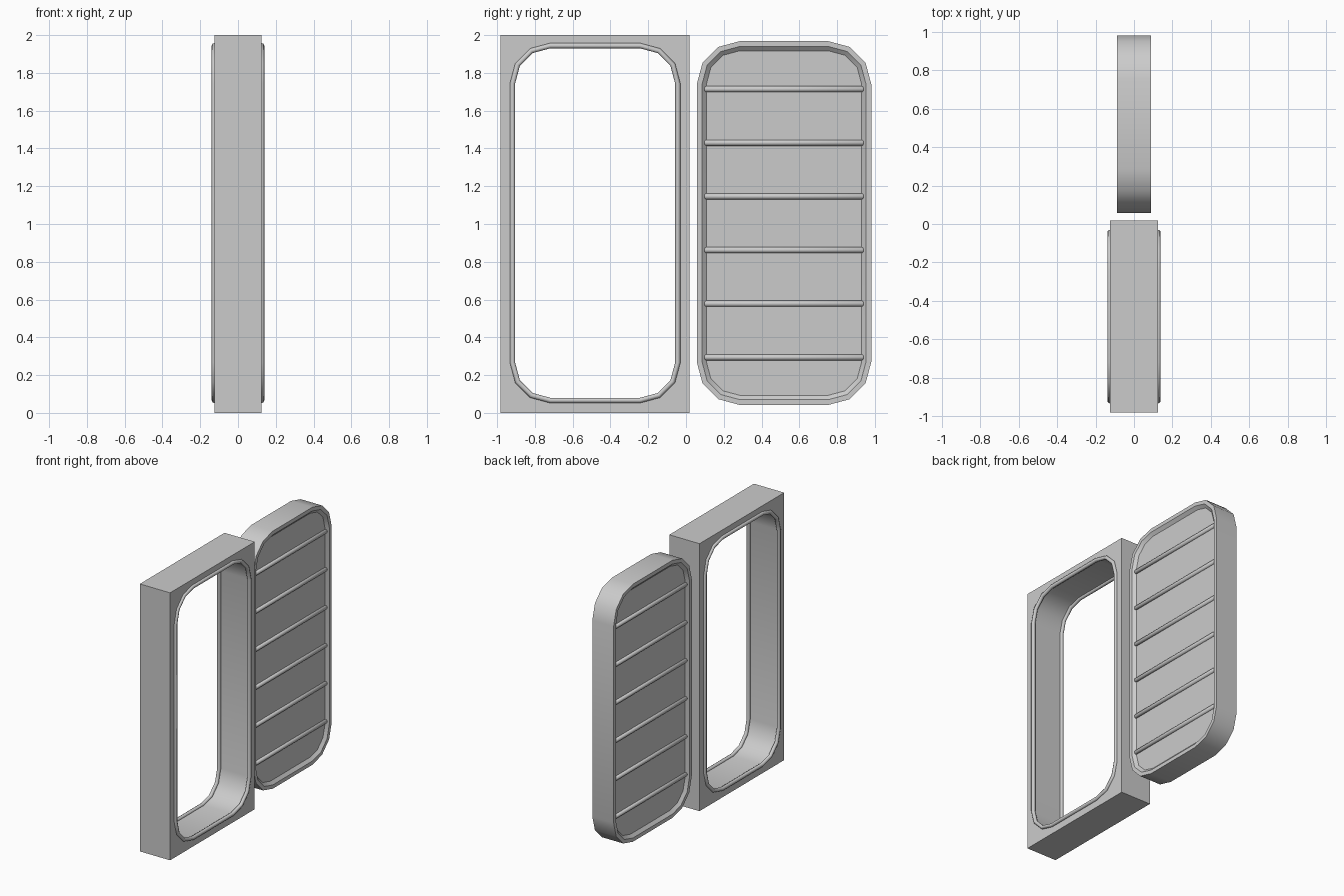
import bpy
import bmesh
from math import sin, cos, pi, radians

old = bpy.data.objects.get("Cube")
if old:
    bpy.data.objects.remove(old, do_unlink=True)

grey = bpy.data.materials.new("plain_grey")
grey.use_nodes = True
colour = (0.6, 0.6, 0.6, 1)
grey.diffuse_color = colour
grey.node_tree.nodes["Principled BSDF"].inputs["Base Color"].default_value = colour

MID_Z = 1.005
FRAME_Y, DOOR_Y = -0.481, 0.519
OPENING = (0.4375, 0.939, 0.2)     # half width, half height, corner radius
DOOR = (0.462, 0.963, 0.228)


def rounded_ring(shape, mid_y, x, inset=0.0, segments=3):
    """Rounded rectangle at depth x, with its outline moved inward by inset."""
    half_w, half_h, radius = shape
    points = []
    for i, (sy, sz) in enumerate([(1, 1), (-1, 1), (-1, -1), (1, -1)]):
        for k in range(segments + 1):
            a = (i + k / segments) * pi / 2
            points.append((x, mid_y + sy * (half_w - radius) + (radius - inset) * cos(a),
                           MID_Z + sz * (half_h - radius) + (radius - inset) * sin(a)))
    return points


def finish(name, bm, angle=35):
    bmesh.ops.recalc_face_normals(bm, faces=bm.faces[:])
    mesh = bpy.data.meshes.new(name)
    bm.to_mesh(mesh)
    bm.free()
    mesh.materials.append(grey)
    obj = bpy.data.objects.new(name, mesh)
    bpy.context.collection.objects.link(obj)
    bpy.ops.object.select_all(action='DESELECT')
    obj.select_set(True)
    bpy.context.view_layer.objects.active = obj
    bpy.ops.object.shade_smooth_by_angle(angle=radians(angle))
    return obj


def loft(name, rings, closed=False, angle=35):
    """Skin successive rings; close into a loop or cap both ends."""
    bm = bmesh.new()
    loops = [[bm.verts.new(p) for p in ring] for ring in rings]
    pairs = list(zip(loops, loops[1:]))
    if closed:
        pairs.append((loops[-1], loops[0]))
    else:
        bm.faces.new(loops[0])
        bm.faces.new(loops[-1])
    n = len(loops[0])
    for a, b in pairs:
        for i in range(n):
            j = (i + 1) % n
            bm.faces.new((a[i], a[j], b[j], b[i]))
    return finish(name, bm, angle)


# Door frame: rectangular slab with a rounded opening
bm = bmesh.new()
x0 = -0.125
outer = [(x0, FRAME_Y + sy * 0.5, 1 + sz) for sy, sz in [(1, 1), (-1, 1), (-1, -1), (1, -1)]]
edges = []
for outline in (outer, rounded_ring(OPENING, FRAME_Y, x0)):
    verts = [bm.verts.new(p) for p in outline]
    edges += [bm.edges.new((v, verts[i - 1])) for i, v in enumerate(verts)]
bmesh.ops.triangle_fill(bm, edges=edges, use_beauty=True)
extruded = bmesh.ops.extrude_face_region(bm, geom=bm.faces[:])
moved = [g for g in extruded["geom"] if isinstance(g, bmesh.types.BMVert)]
bmesh.ops.translate(bm, verts=moved, vec=(0.25, 0, 0))
finish("door_frame", bm)

# Rounded sealing beads around both mouths of the opening
for side, label in ((1, "left"), (-1, "right")):
    bead = [(0.014 * cos(k * pi / 4), 0.014 * sin(k * pi / 4)) for k in range(8)]
    loft(f"opening_seal_{label}",
         [rounded_ring(OPENING, FRAME_Y, side * 0.125 + dx, inset) for dx, inset in bead],
         closed=True, angle=50)

# Door leaf: thick rim with a sloped recess on each face
half = [(0.068, 0.051), (0.088, 0.028), (0.088, 0.0)]
profile = half + [(-x, inset) for x, inset in reversed(half)]
loft("door_leaf", [rounded_ring(DOOR, DOOR_Y, x, inset) for x, inset in profile])

# Horizontal stiffening ribs on both door panels
for side, label in ((1, "left"), (-1, "right")):
    for i in range(6):
        ribs = [(-0.422, 0.010), (-0.416, 0.016), (0.416, 0.016), (0.422, 0.010)]
        z = 0.294 + i * 0.284
        rings = [[(side * 0.068 + r * cos(k * pi / 4), DOOR_Y + dy, z + r * sin(k * pi / 4))
                  for k in range(8)] for dy, r in ribs]
        loft(f"door_rib_{label}_{i + 1}", rings, angle=50)
